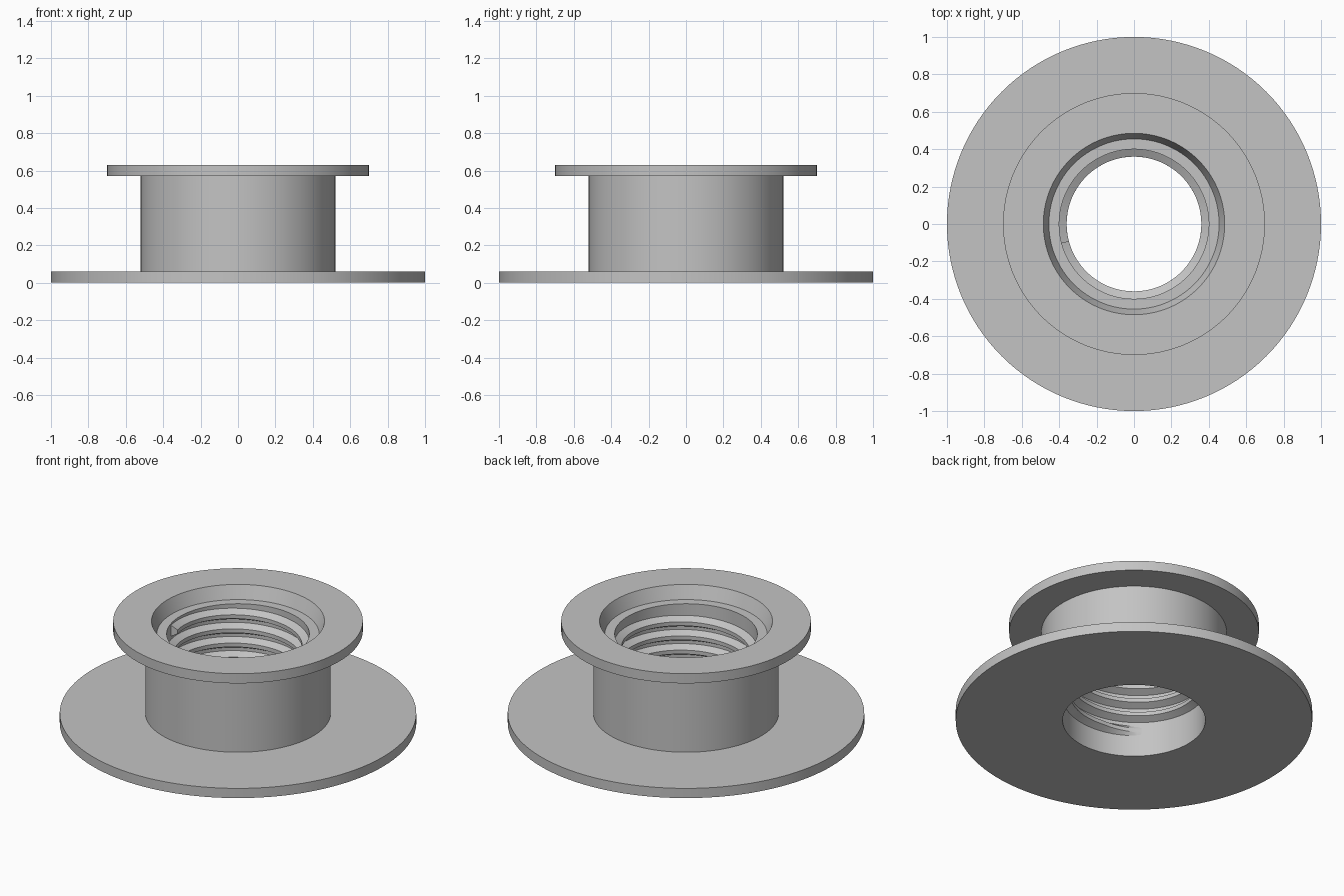
import bpy, bmesh
from math import cos, sin, pi, radians, ceil

cube = bpy.data.objects.get("Cube")
if cube:
    bpy.data.objects.remove(cube, do_unlink=True)

grey = bpy.data.materials.new("plain_grey")
grey.use_nodes = True
colour = (0.55, 0.55, 0.55, 1)
grey.diffuse_color = colour
grey.node_tree.nodes["Principled BSDF"].inputs["Base Color"].default_value = colour


def sweep(name, rings, closed):
    """Skin a series of closed cross-sections into a smooth-shaded object."""
    bm = bmesh.new()
    loops = [[bm.verts.new(p) for p in ring] for ring in rings]
    pairs = list(zip(loops, loops[1:]))
    if closed:
        pairs.append((loops[-1], loops[0]))
    else:
        bm.faces.new(loops[0])
        bm.faces.new(loops[-1])
    for a, b in pairs:
        for i in range(len(a)):
            j = (i + 1) % len(a)
            bm.faces.new((a[i], b[i], b[j], a[j]))
    bmesh.ops.recalc_face_normals(bm, faces=bm.faces)
    mesh = bpy.data.meshes.new(name)
    bm.to_mesh(mesh)
    bm.free()
    mesh.materials.append(grey)
    obj = bpy.data.objects.new(name, mesh)
    bpy.context.collection.objects.link(obj)
    bpy.ops.object.select_all(action='DESELECT')
    obj.select_set(True)
    bpy.context.view_layer.objects.active = obj
    bpy.ops.object.shade_smooth_by_angle(angle=radians(25))
    return obj


def around(section, angle):
    return [(r * cos(angle), r * sin(angle), z) for r, z in section]


# Flanged body: wide base, neck, smaller upper flange and stepped bore
BORE = 0.40
SEGMENTS = 128
body_profile = [(BORE, 0), (1, 0), (1, 0.06), (0.52, 0.06), (0.52, 0.57),
                (0.7, 0.57), (0.7, 0.63), (0.485, 0.63), (0.455, 0.55), (BORE, 0.55)]
sweep("flanged_body",
      [around(body_profile, 2 * pi * i / SEGMENTS) for i in range(SEGMENTS)], True)

# Internal screw thread: right-handed, tapered at its lower start, blunt at the top
PITCH, TOP_Z, DEPTH = 0.0875, 0.505, 0.04
TOP_ANGLE = radians(195)
TURNS = 3.92
steps = ceil(TURNS * 96)
thread_rings = []
for i in range(steps + 1):
    back = TURNS * (1 - i / steps)
    grow = min(1, 0.05 + i / 10)
    z = TOP_Z - back * PITCH
    crest = BORE - DEPTH * grow
    section = [(BORE + 0.004, z - 0.036), (crest, z - 0.012),
               (crest, z + 0.012), (BORE + 0.004, z + 0.036)]
    thread_rings.append(around(section, TOP_ANGLE - back * 2 * pi))
sweep("internal_thread", thread_rings, False)
